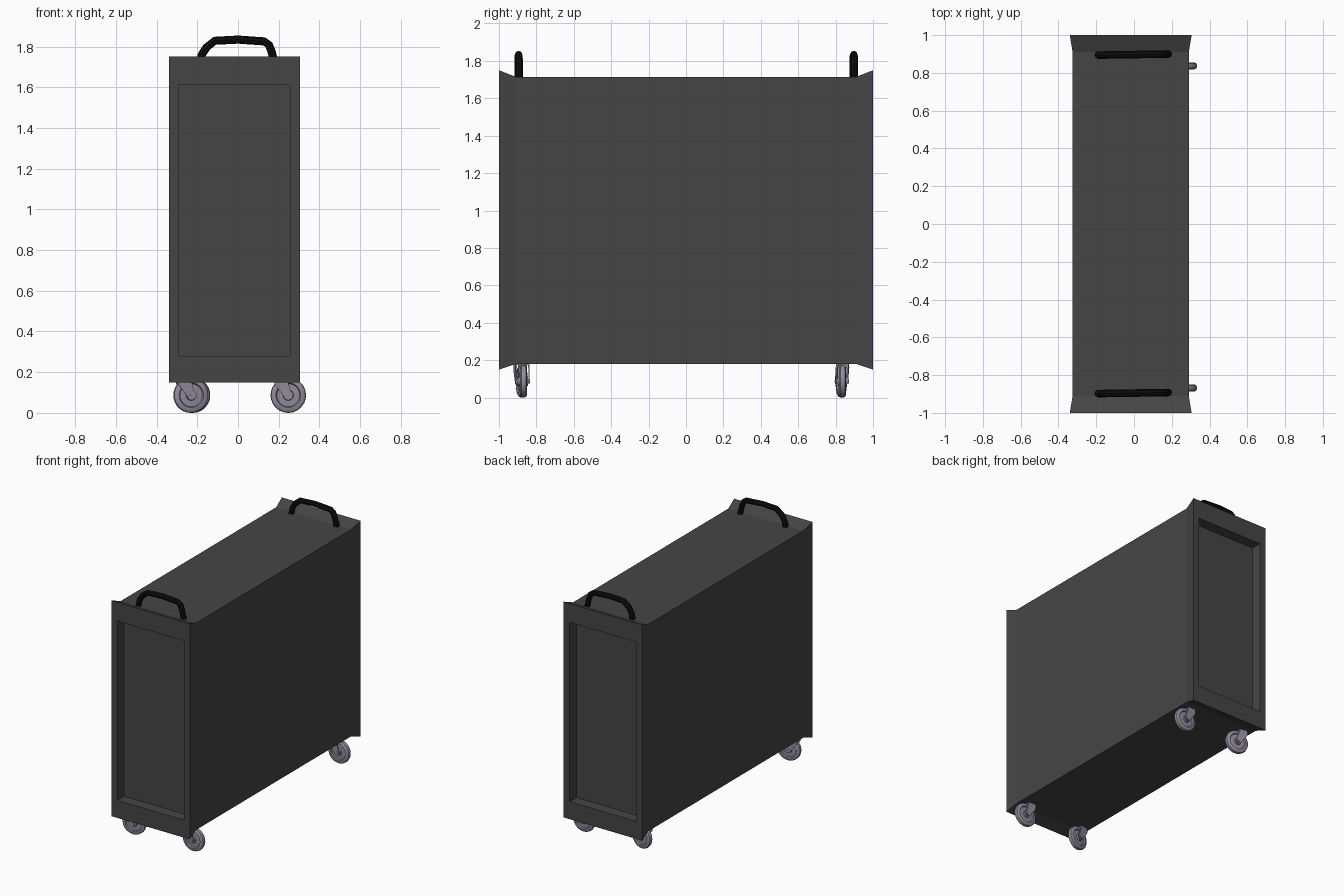
import bpy
import bmesh
from math import cos, sin, pi, radians
from mathutils import Vector, Matrix

default = bpy.data.objects.get("Cube")
if default:
    bpy.data.objects.remove(default)


def material(name, color):
    m = bpy.data.materials.new(name)
    m.use_nodes = True
    m.diffuse_color = (*color, 1)
    m.node_tree.nodes["Principled BSDF"].inputs["Base Color"].default_value = (*color, 1)
    return m


charcoal = material("charcoal shell", (0.06, 0.06, 0.06))
black = material("black grip", (0.004, 0.004, 0.004))
steel = material("grey caster", (0.28, 0.26, 0.33))


def finish(name, bm, mat, smooth=False):
    bmesh.ops.recalc_face_normals(bm, faces=bm.faces)
    mesh = bpy.data.meshes.new(name)
    bm.to_mesh(mesh)
    bm.free()
    mesh.materials.append(mat)
    obj = bpy.data.objects.new(name, mesh)
    bpy.context.collection.objects.link(obj)
    if smooth:
        bpy.ops.object.select_all(action='DESELECT')
        obj.select_set(True)
        bpy.context.view_layer.objects.active = obj
        bpy.ops.object.shade_smooth_by_angle(angle=radians(35))
    return obj


def bridge(bm, a, b):
    for i in range(len(a)):
        j = (i + 1) % len(a)
        bm.faces.new((a[i], a[j], b[j], b[i]))


# Cabinet: a box lofted along y, flared at both ends with a recessed panel in each
def rect(bm, y, x0, x1, z0, z1):
    return [bm.verts.new((x, y, z)) for x, z in ((x0, z0), (x1, z0), (x1, z1), (x0, z1))]


OUTER = (-0.34, 0.305, 0.15, 1.75)
INNER = (-0.325, 0.29, 0.18, 1.715)
PANEL = (-0.29, 0.255, 0.28, 1.61)
bm = bmesh.new()
rings = [rect(bm, y, *size) for y, size in (
    (-0.92, PANEL), (-1, PANEL), (-1, OUTER), (-0.91, INNER),
    (0.91, INNER), (1, OUTER), (1, PANEL), (0.92, PANEL))]
for a, b in zip(rings, rings[1:]):
    bridge(bm, a, b)
bm.faces.new(rings[0])
bm.faces.new(rings[-1])
finish("cabinet", bm, charcoal)


# Handles: an eight-sided tube swept along a bent path
def tube(name, path, radius, mat, sides=8):
    bm = bmesh.new()
    loops = []
    for i, p in enumerate(path):
        t = (path[min(i + 1, len(path) - 1)] - path[max(i - 1, 0)]).normalized()
        u = Vector((0, 1, 0))
        v = t.cross(u).normalized()
        loops.append([bm.verts.new(p + radius * (u * cos(2 * pi * k / sides) + v * sin(2 * pi * k / sides)))
                      for k in range(sides)])
    for a, b in zip(loops, loops[1:]):
        bridge(bm, a, b)
    bm.faces.new(loops[0])
    bm.faces.new(loops[-1])
    return finish(name, bm, mat, True)


ARC = ((-0.19, 1.705), (-0.178, 1.76), (-0.155, 1.795), (-0.115, 1.828), (0, 1.834),
       (0.13, 1.825), (0.152, 1.808), (0.165, 1.775), (0.182, 1.705))
for label, y in (("front", -0.895), ("back", 0.897)):
    tube(label + "_handle", [Vector((x, y + 0.015 * x, z)) for x, z in ARC], 0.02, black)


# Casters: a lathed wheel between two fork plates, trailing a swivel stem
def lathe(bm, profile, sides=28):
    loops = [[bm.verts.new((r * cos(2 * pi * k / sides), y, r * sin(2 * pi * k / sides)))
              for k in range(sides)] for r, y in profile]
    for a, b in zip(loops, loops[1:]):
        bridge(bm, a, b)
    bm.faces.new(loops[0])
    bm.faces.new(loops[-1])


def prism(bm, outline, y0, y1):
    a, b = ([bm.verts.new((x, y, z)) for x, z in outline] for y in (y0, y1))
    bridge(bm, a, b)
    bm.faces.new(a)
    bm.faces.new(b)


HALF = [(0.024, 0.024), (0.026, 0.013), (0.056, 0.011), (0.061, 0.019), (0.074, 0.018), (0.084, 0.012)]
WHEEL = [(r, -y) for r, y in HALF] + [(0.087, 0)] + HALF[::-1]
PLATE = ((-0.016, -0.014), (0.014, -0.014), (0.016, 0.008), (-0.005, 0.076), (-0.072, 0.076), (-0.066, 0.052))


def caster(name, x, y, turn):
    place = Matrix.Translation((x, y, 0.087)) @ Matrix.Rotation(radians(turn), 4, 'Z')
    bm = bmesh.new()
    lathe(bm, WHEEL)
    finish(name + "_wheel", bm, steel, True).matrix_world = place
    bm = bmesh.new()
    for s in (-1, 1):
        prism(bm, PLATE, s * 0.025, s * 0.031)
    # Crown across the plates, swivel post and axle
    prism(bm, ((-0.07, 0.086), (-0.008, 0.086), (-0.008, 0.093), (-0.07, 0.093)), -0.031, 0.031)
    for s in (-1, 1):
        prism(bm, ((-0.07, 0.074), (-0.008, 0.074), (-0.008, 0.088), (-0.07, 0.088)), s * 0.022, s * 0.031)
    lathe(bm, ((0.009, -0.034), (0.009, 0.034)), 12)
    finish(name + "_fork", bm, steel, True).matrix_world = place


for name, x, y, turn in (("front_left", 0.247, -0.868, 0), ("back_left", 0.247, 0.837, 0),
                         ("front_right", -0.232, -0.88, 10), ("back_right", -0.222, 0.83, -10)):
    caster(name + "_caster", x, y, turn)
